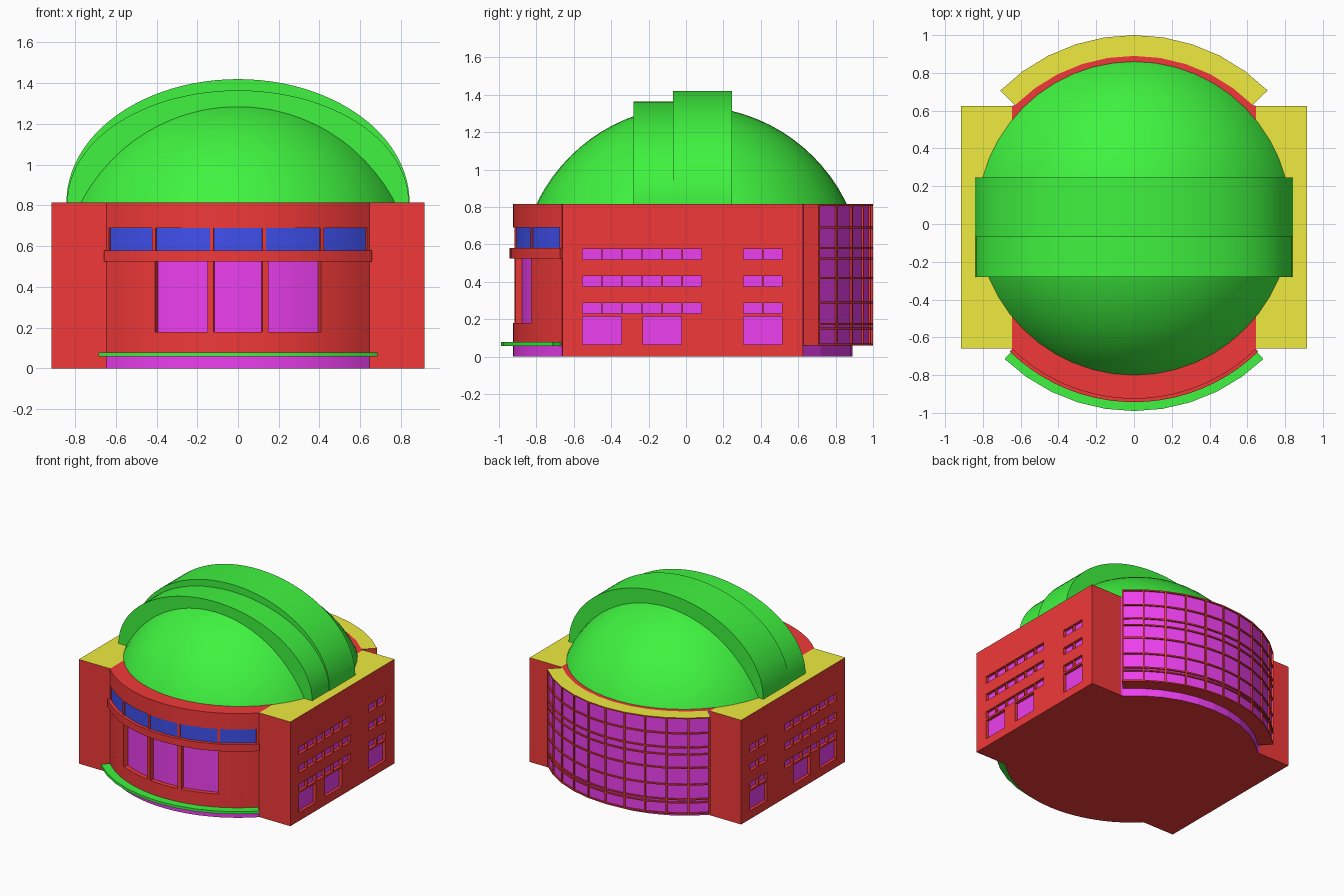
import bpy, bmesh
from math import sin, cos, pi, radians
from mathutils import Vector

if "Cube" in bpy.data.objects:
    bpy.data.objects.remove(bpy.data.objects["Cube"])


def material(name, rgb):
    m = bpy.data.materials.new(name)
    m.diffuse_color = (*rgb, 1)
    m.use_nodes = True
    m.node_tree.nodes["Principled BSDF"].inputs["Base Color"].default_value = m.diffuse_color
    return m


RED = material("red_wall", (0.88, 0.04, 0.04))
GREEN = material("green_dome", (0.05, 0.9, 0.05))
YELLOW = material("yellow_roof", (0.86, 0.83, 0.05))
PINK = material("magenta_glass", (0.85, 0.05, 0.87))
BLUE = material("blue_glass", (0.05, 0.08, 0.85))
TOP = 0.815


def finish(bm, name, mats, smooth=False):
    bmesh.ops.recalc_face_normals(bm, faces=bm.faces)
    me = bpy.data.meshes.new(name)
    bm.to_mesh(me)
    bm.free()
    for m in mats:
        me.materials.append(m)
    ob = bpy.data.objects.new(name, me)
    bpy.context.collection.objects.link(ob)
    if smooth:
        bpy.ops.object.select_all(action='DESELECT')
        ob.select_set(True)
        bpy.context.view_layer.objects.active = ob
        bpy.ops.object.shade_smooth_by_angle(angle=radians(30))
    return ob


def add_prism(bm, pts, z0, z1, side=0, top=0, bottom=0):
    lo = [bm.verts.new((x, y, z0)) for x, y in pts]
    hi = [bm.verts.new((x, y, z1)) for x, y in pts]
    bm.faces.new(lo).material_index = bottom
    bm.faces.new(hi).material_index = top
    walls = []
    for i in range(len(pts)):
        j = (i + 1) % len(pts)
        f = bm.faces.new((lo[i], lo[j], hi[j], hi[i]))
        f.material_index = side
        walls.append(f)
    return walls


def arc(r, a0, a1, n):
    # angle in degrees measured from the front (-y) towards +x
    return [(r * sin(radians(a0 + (a1 - a0) * i / n)),
             -r * cos(radians(a0 + (a1 - a0) * i / n))) for i in range(n + 1)]


def add_sector(bm, r0, r1, a0, a1, z0, z1, n=1, outer=0, top=0):
    walls = add_prism(bm, arc(r1, a0, a1, n) + arc(r0, a1, a0, n), z0, z1, 0, top)
    for f in walls[:n]:
        f.material_index = outer


def sector(name, r0, r1, a0, a1, z0, z1, n, mats, smooth=True, outer=0, top=0):
    bm = bmesh.new()
    add_sector(bm, r0, r1, a0, a1, z0, z1, n, outer, top)
    return finish(bm, name, mats, smooth)


def add_box(bm, x0, x1, y0, y1, z0, z1, top=0):
    add_prism(bm, [(x0, y0), (x1, y0), (x1, y1), (x0, y1)], z0, z1, 0, top)


# central core with floor, roof and curved back plinth
A = 44.3
bm = bmesh.new()
front = arc(0.87, -A, A, 10)
back = arc(0.89, 135, 225, 10)
pts = front + [(0.645, -0.66), (0.645, 0.625)] + back + [(-0.645, 0.625), (-0.645, -0.66)]
walls = add_prism(bm, pts, 0, TOP)
for f in walls[len(front) + 1:len(front) + 14]:
    f.material_index = 1
finish(bm, "core", [RED, PINK])

# side blocks with recessed windows
windows = []
cols = [(-0.553 + 0.1072 * i, -0.453 + 0.1072 * i) for i in range(6)]
cols += [(0.307, 0.407), (0.414, 0.514)]
for z in (0.23, 0.375, 0.52):
    windows += [(a, b, z, z + 0.056) for a, b in cols]
windows += [(a, b, 0.065, 0.215) for a, b in ((-0.553, -0.346), (-0.23, -0.024), (0.307, 0.514))]
for s, label in ((1, "right"), (-1, "left")):
    block, cut, glass = bmesh.new(), bmesh.new(), bmesh.new()
    add_box(block, s * 0.645, s * 0.915, -0.66, 0.625, 0, TOP, top=1)
    for y0, y1, z0, z1 in windows:
        add_box(cut, s * 0.89, s * 0.95, y0, y1, z0, z1)
        v = [glass.verts.new((s * 0.892, y, z)) for y, z in ((y0, z0), (y1, z0), (y1, z1), (y0, z1))]
        if s < 0:
            v.reverse()
        glass.faces.new(v)
    ob = finish(block, label + "_block", [RED, YELLOW])
    cutter = finish(cut, label + "_window_cutter", [RED])
    cutter.hide_render = True
    mod = ob.modifiers.new("windows", 'BOOLEAN')
    mod.object = cutter
    mod.operation = 'DIFFERENCE'
    mod.solver = 'EXACT'
    bpy.context.view_layer.objects.active = ob
    bpy.ops.object.modifier_apply(modifier=mod.name)
    bpy.data.objects.remove(cutter)
    me = bpy.data.meshes.new(label + "_windows")
    glass.to_mesh(me)
    glass.free()
    me.materials.append(PINK)
    bpy.context.collection.objects.link(bpy.data.objects.new(label + "_windows", me))

# curved front facade, from bottom to top
R = 0.925
sector("front_plinth", 0.84, R, -A, A, 0, 0.06, 20, [RED, PINK], outer=1)
sector("front_canopy", 0.90, 0.99, -43.8, 43.8, 0.058, 0.078, 10, [GREEN])
sector("front_lower_wall", 0.84, R, -A, A, 0.06, 0.18, 20, [RED])
sector("front_ledge", 0.84, 0.943, -A, A, 0.525, 0.58, 20, [RED])
sector("front_parapet", 0.84, R, -A, A, 0.69, TOP, 20, [RED])
sector("front_tall_glass", 0.85, 0.89, -27, 27, 0.18, 0.525, 12, [PINK])
sector("front_upper_glass", 0.85, 0.918, -A, A, 0.58, 0.69, 20, [BLUE])
bm = bmesh.new()
for a0, a1, n in ((-A, -26.2, 4), (-9.3, -7.4, 1), (7.4, 9.3, 1), (26.2, A, 4)):
    add_sector(bm, 0.84, R, a0, a1, 0.18, 0.525, n)
finish(bm, "front_tall_piers", [RED], True)
bm = bmesh.new()
for a in (-43.7, -26.5, -8, 8, 26.5, 43.7):
    add_sector(bm, 0.84, R, a - 0.6, a + 0.6, 0.58, 0.69)
finish(bm, "front_upper_piers", [RED])

# curved glass curtain wall at the back, with mullion grid
sector("back_curtain_wall", 0.89, 0.989, 135, 225, 0.06, TOP, 10,
       [RED, PINK, YELLOW], False, outer=1, top=2)
bm = bmesh.new()
for z in (0.065, 0.15, 0.175, 0.29, 0.42, 0.525, 0.58, 0.69, 0.81):
    add_sector(bm, 0.98, 1.0, 135, 225, z - 0.005, z + 0.005, 10, 0, 1 if z > 0.8 else 0)
for i in range(11):
    a = 135 + 9 * i
    a = min(max(a, 135.35), 224.65)
    add_sector(bm, 0.98, 1.0, a - 0.35, a + 0.35, 0.06, TOP - 0.001)
finish(bm, "back_mullions", [RED, YELLOW])

# dome: cap of a larger sphere
bm = bmesh.new()
bmesh.ops.create_uvsphere(bm, u_segments=48, v_segments=40, radius=0.92)
bmesh.ops.translate(bm, verts=bm.verts, vec=Vector((0, 0.03, 0.419)))
bmesh.ops.bisect_plane(bm, geom=bm.verts[:] + bm.edges[:] + bm.faces[:],
                       plane_co=(0, 0, TOP), plane_no=(0, 0, 1), clear_inner=True)
finish(bm, "dome", [GREEN], True)


# arched bands over the dome
def arch(name, y0, y1, rx, rz):
    bm = bmesh.new()
    prof = [(rx * cos(pi * i / 48), TOP + rz * sin(pi * i / 48)) for i in range(49)]
    face = bm.faces.new([bm.verts.new((x, y0, z)) for x, z in prof])
    ext = bmesh.ops.extrude_face_region(bm, geom=[face], use_keep_orig=True)
    bmesh.ops.translate(bm, vec=(0, y1 - y0, 0),
                        verts=[v for v in ext["geom"] if isinstance(v, bmesh.types.BMVert)])
    finish(bm, name, [GREEN], True)


arch("dome_band_tall", -0.07, 0.247, 0.842, 0.605)
arch("dome_band_low", -0.28, -0.07, 0.838, 0.55)
